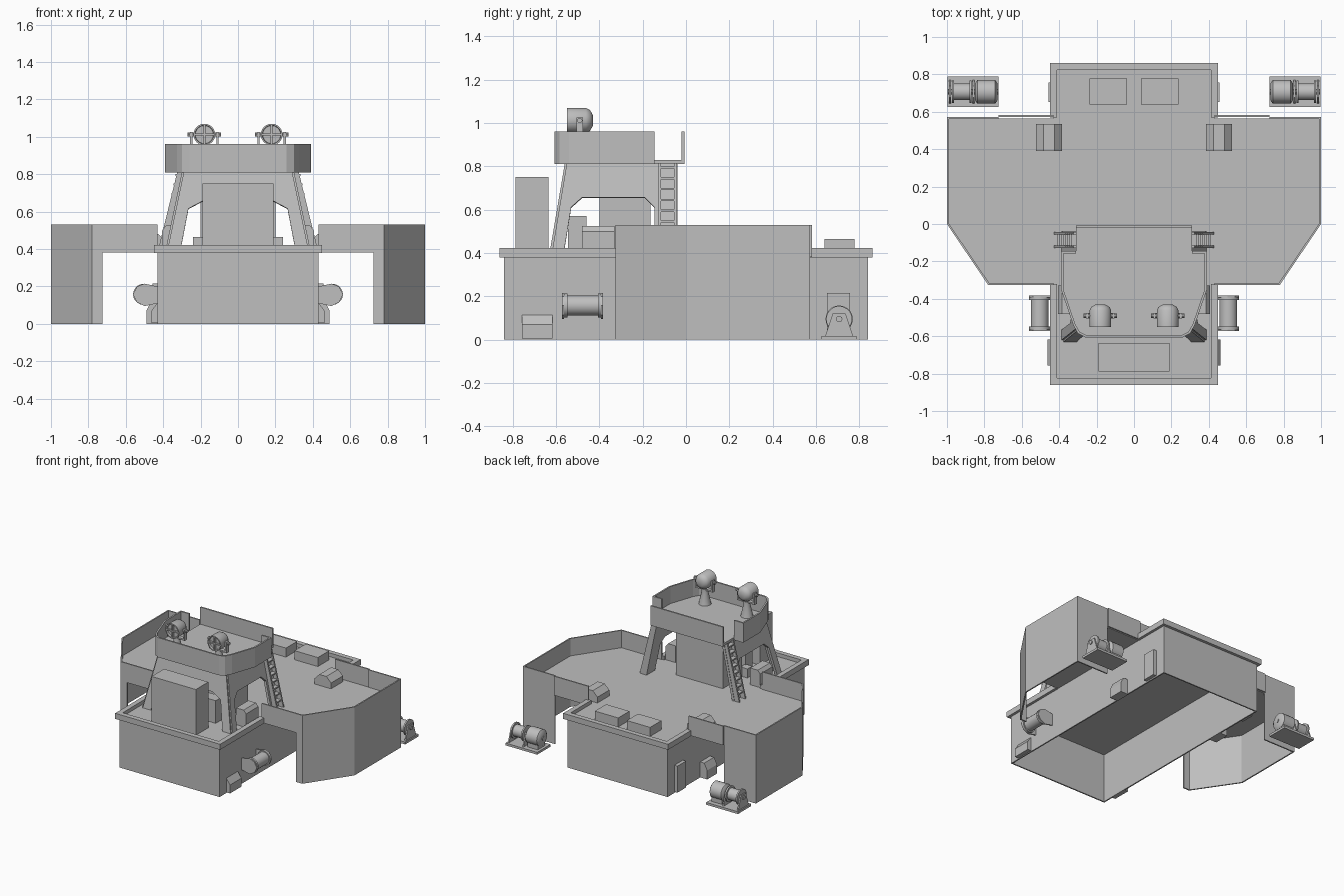
import bpy, bmesh, math

if "Cube" in bpy.data.objects:
    bpy.data.objects.remove(bpy.data.objects["Cube"])

GREY = bpy.data.materials.new("hull_grey")
GREY.diffuse_color = (0.52, 0.52, 0.52, 1)
GREY.use_nodes = True
GREY.node_tree.nodes["Principled BSDF"].inputs["Base Color"].default_value = GREY.diffuse_color


def make(name, verts, faces, mirror=False, thick=0.0, offset=-1.0, smooth=False):
    me = bpy.data.meshes.new(name)
    me.from_pydata(verts, [], faces)
    me.materials.append(GREY)
    if not thick:
        bm = bmesh.new()
        bm.from_mesh(me)
        bmesh.ops.recalc_face_normals(bm, faces=bm.faces)
        bm.to_mesh(me)
        bm.free()
    ob = bpy.data.objects.new(name, me)
    bpy.context.collection.objects.link(ob)
    if thick:
        m = ob.modifiers.new("thickness", 'SOLIDIFY')
        m.thickness, m.offset, m.use_even_offset = thick, offset, True
    if smooth:
        bpy.ops.object.select_all(action='DESELECT')
        ob.select_set(True)
        bpy.context.view_layer.objects.active = ob
        bpy.ops.object.shade_smooth_by_angle(angle=math.radians(35))
    if mirror:
        m = ob.modifiers.new("mirror", 'MIRROR')
        m.use_mirror_merge = False
    return ob


def prism(name, pts, axis, a, b, mirror=False):
    """Extrude a 2D outline from a to b along an axis."""
    put = {'X': lambda p, h: (h, p[0], p[1]),
           'Y': lambda p, h: (p[0], h, p[1]),
           'Z': lambda p, h: (p[0], p[1], h)}[axis]
    n = len(pts)
    verts = [put(p, h) for h in (a, b) for p in pts]
    faces = [tuple(range(n)), tuple(range(n, 2 * n))]
    faces += [(i, (i + 1) % n, n + (i + 1) % n, n + i) for i in range(n)]
    return make(name, verts, faces, mirror)


def box(name, x0, x1, y0, y1, z0, z1, mirror=False):
    return prism(name, [(x0, y0), (x1, y0), (x1, y1), (x0, y1)], 'Z', z0, z1, mirror)


def wall(name, path, z0, z1, thick, mirror=False, closed=False):
    """Upright plate along a counter-clockwise path, thickened inward."""
    n = len(path)
    verts = [(x, y, z) for z in (z0, z1) for x, y in path]
    faces = [(i, (i + 1) % n, n + (i + 1) % n, n + i) for i in range(n if closed else n - 1)]
    return make(name, verts, faces, mirror, thick)


def lathe(name, profile, axis, c, n=20, mirror=True):
    """Spin (radius, position) pairs about an axis through c."""
    verts, faces = [], []
    for r, h in profile:
        for k in range(n):
            u, v = r * math.cos(2 * math.pi * k / n), r * math.sin(2 * math.pi * k / n)
            verts.append({'X': (h, c[0] + u, c[1] + v), 'Y': (c[0] + u, h, c[1] + v),
                          'Z': (c[0] + u, c[1] + v, h)}[axis])
    for j in range(len(profile) - 1):
        for k in range(n):
            a, b = j * n + k, j * n + (k + 1) % n
            faces.append((a, b, b + n, a + n))
    faces += [tuple(range(n)), tuple(range(len(verts) - n, len(verts)))]
    return make(name, verts, faces, mirror, smooth=True)


# Central deckhouse, open underneath, with its deck and rims
wall("deckhouse_walls", [(-.43, -.84), (.43, -.84), (.43, .84), (-.43, .84)], 0, .385, .01, closed=True)
box("main_deck", -.43, .43, -.845, .845, .38, .395)
wall("front_deck_rim", [(-.45, -.32), (-.45, -.862), (.45, -.862), (.45, -.32)], .38, .423, .038)
wall("rear_deck_rim", [(.45, .57), (.45, .862), (-.45, .862), (-.45, .57)], .38, .423, .038)

# Side wings: deck, outer skirt and bulwarks
prism("wing_deck", [(.43, -.318), (.78, -.318), (.995, 0), (.995, .565), (.43, .565)], 'Z', .382, .395, True)
wall("wing_skirt", [(.725, -.325), (.78, -.325), (1, 0), (1, .572), (.725, .572)], 0, .53, .01, True)
wall("wing_front_bulwark", [(.43, -.325), (.725, -.325)], .382, .53, .01, True)
wall("wing_rear_bulwark", [(.43, .572), (.725, .572)], .382, .53, .01, True)


# Tower legs: sloping plates with arches
def side_x(z):
    return .29 + (.81 - z) * .21


side = [(-.55, .815), (-.62, .395), (-.565, .395), (-.53, .61), (-.48, .655),
        (-.19, .655), (-.145, .61), (-.145, .395), (-.04, .395), (-.04, .815)]
make("tower_side", [(side_x(z), y, z) for y, z in side], [tuple(range(len(side)))], True, .02, 0)
half = [(.19, .655), (.265, .615), (.307, .395), (side_x(.395), .395), (side_x(.815), .815)]
front = half + [(-x, z) for x, z in reversed(half)]
make("tower_front", [(x, -.55 - (.81 - z) * .17, z) for x, z in front],
     [tuple(range(len(front)))], False, .02, 0)
box("tower_core", -.2, .2, -.4, -.165, .39, .815)

# Lookout platform
right = [(.26, -.606), (.30, -.585), (.325, -.54), (.39, -.35), (.39, -.145), (.31, -.145)]
tub = [(-x, y) for x, y in reversed(right)] + right
prism("lookout_floor", tub, 'Z', .81, .83)
wall("lookout_bulwark", tub, .81, .962, .012)
box("rear_platform", -.31, .31, -.145, -.01, .81, .83)
box("rear_screen", -.31, .31, -.02, -.008, .81, .962)

# Ladders on both rear legs
for y in (-.128, -.055):
    prism("ladder_rail", [(side_x(.395) + .005, .395), (side_x(.395) + .05, .395),
                          (side_x(.815) + .035, .815), (side_x(.815) + .005, .815)],
          'Y', y, y + .012, True)
for i in range(8):
    z = .44 + i * .05
    box("ladder_rung", side_x(z) + .005, side_x(z) + .04, -.12, -.05, z, z + .01, True)

# Deck lockers
box("front_locker", -.19, .19, -.788, -.635, .39, .75)
box("inner_locker", -.19, .19, -.545, -.46, .39, .57)
box("low_locker", .18, .24, -.47, -.41, .39, .465, True)
prism("leg_locker", [(.32, .39), (.405, .39), (.405, .50), (.385, .525), (.32, .525)], 'Y', -.48, -.33, True)
box("rear_hatch", .037, .237, .64, .778, .39, .465, True)
prism("wing_locker", [(.385, .39), (.525, .39), (.525, .44), (.485, .48), (.425, .48), (.385, .44)],
      'Y', .39, .535, True)

# Searchlights on yokes
LX, LY, LZ = .18, -.49, 1.012
lathe("lamp_pedestal", [(.045, .83), (.026, .915), (.026, .95)], 'Z', (LX, LY), 12)
lathe("lamp_body", [(.048, -.535), (.05, -.55), (.058, -.55), (.058, -.462), (.048, -.443), (.025, -.43)],
      'Y', (LX, LZ), 24)
box("yoke_base", LX - .075, LX + .075, LY - .015, LY + .015, .94, .952, True)
for s in (-1, 1):
    box("yoke_arm", LX + s * .07 - .006, LX + s * .07 + .006, LY - .015, LY + .015, .94, 1.025, True)
    lathe("yoke_pivot", [(.012, LX + s * .055), (.012, LX + s * .09)], 'X', (LY, LZ), 10)
box("lamp_bar_upright", LX - .005, LX + .005, -.55, -.53, LZ - .052, LZ + .052, True)
box("lamp_bar_level", LX - .052, LX + .052, -.55, -.53, LZ - .005, LZ + .005, True)

# Winches behind the wings
WY, WZ = .707, .095
box("winch_base", .725, .997, .625, .788, 0, .018, True)
lathe("winch_motor", [(.045, .73), (.063, .742), (.063, .838), (.045, .85)], 'X', (WY, WZ))
lathe("winch_axle", [(.015, .725), (.015, .995)], 'X', (WY, WZ), 10)
lathe("winch_drum", [(.06, .868), (.06, .88), (.045, .88), (.045, .962), (.06, .962), (.06, .974)],
      'X', (WY, WZ))
for x in (.853, .978):
    prism("winch_bracket", [(WY - .065, .015), (WY + .065, .015), (WY + .03, .12), (WY - .03, .12)],
          'X', x, x + .01, True)
box("winch_cradle", .745, .835, WY - .045, WY + .045, .015, .06, True)

# Hose reels on the deckhouse sides
lathe("side_reel", [(.056, -.563), (.056, -.548), (.047, -.548), (.047, -.407), (.056, -.407), (.056, -.392)],
      'Y', (.505, .158))
for y in (-.572, -.392):
    prism("reel_bracket", [(.43, .11), (.50, .095), (.54, .115), (.562, .158), (.54, .20), (.50, .215),
                           (.43, .20)], 'Y', y, y + .009, True)

# Side fittings: front chute, vent box and rear door
prism("side_chute", [(.43, .005), (.462, .005), (.462, .07), (.43, .115)], 'Y', -.757, -.617, True)
prism("side_vent", [(.43, 0), (.49, 0), (.49, .07), (.465, .12), (.43, .12)], 'Y', .32, .44, True)
box("side_door", .43, .457, .652, .757, .01, .215, True)
